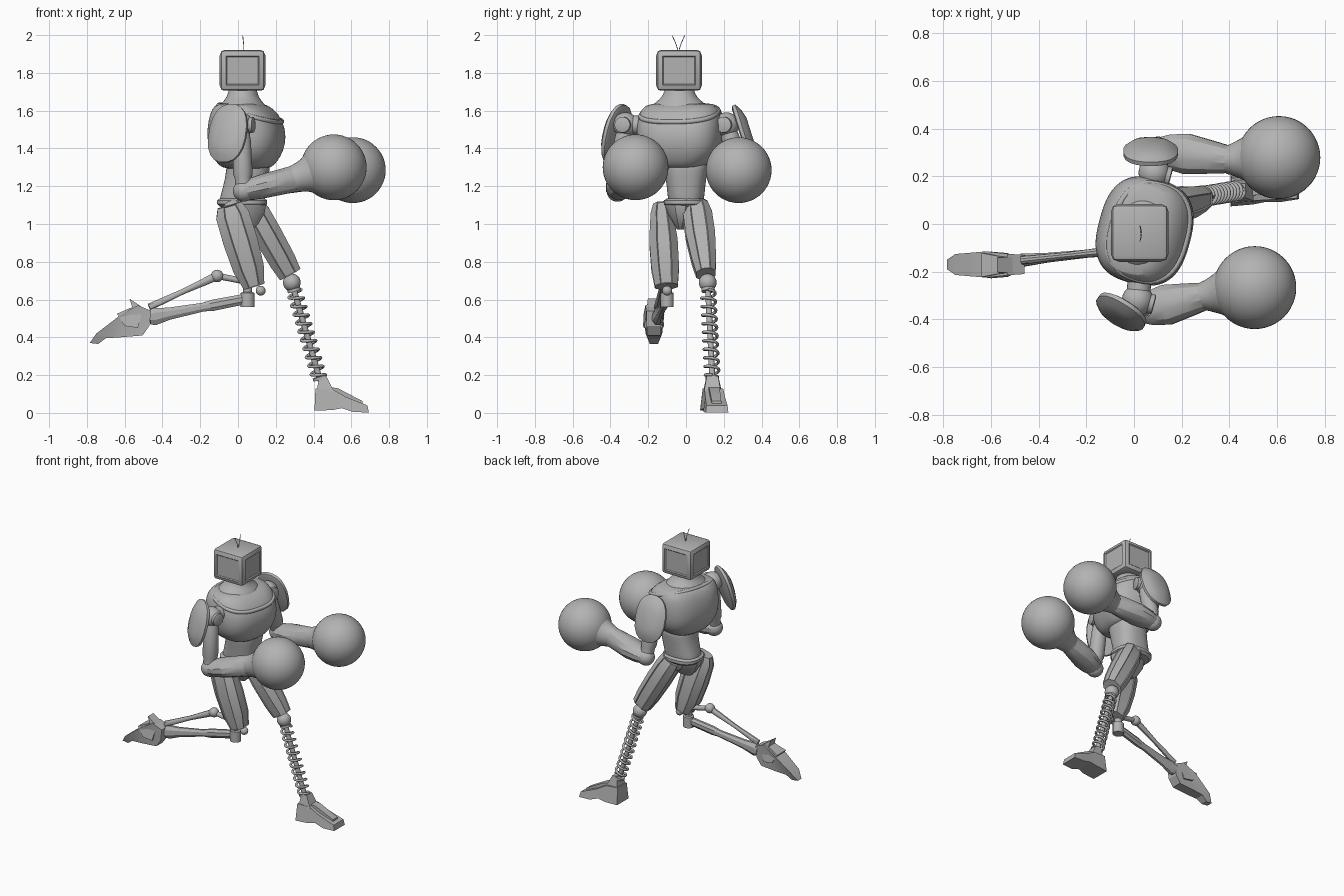
import bpy, bmesh
from math import sin, cos, pi
from mathutils import Vector as V

if "Cube" in bpy.data.objects:
    bpy.data.objects.remove(bpy.data.objects["Cube"], do_unlink=True)

grey = bpy.data.materials.new("plain grey")
grey.use_nodes = True
grey.diffuse_color = (0.45, 0.45, 0.45, 1)
grey.node_tree.nodes["Principled BSDF"].inputs["Base Color"].default_value = grey.diffuse_color


def soft(c, power):
    return abs(c) ** power * (1 if c > 0 else -1)


def finish(name, bm, angle=0.6, sub=0):
    bmesh.ops.recalc_face_normals(bm, faces=bm.faces)
    mesh = bpy.data.meshes.new(name)
    bm.to_mesh(mesh)
    bm.free()
    mesh.materials.append(grey)
    ob = bpy.data.objects.new(name, mesh)
    bpy.context.collection.objects.link(ob)
    bpy.ops.object.select_all(action='DESELECT')
    ob.select_set(True)
    bpy.context.view_layer.objects.active = ob
    bpy.ops.object.shade_smooth_by_angle(angle=angle)
    if sub:
        ob.modifiers.new("round", 'SUBSURF').levels = sub
        ob.modifiers["round"].render_levels = sub


def loft(name, p0, p1, rings, n=16, hint=(0, 1, 0), power=1.0, flutes=0, angle=0.6, sub=0):
    """Rings of (position, half width, half depth, optional shift) along p0-p1."""
    p0, p1 = V(p0), V(p1)
    d = (p1 - p0).normalized()
    v = V(hint)
    v = (v - d * v.dot(d)).normalized()
    u = d.cross(v)
    bm = bmesh.new()
    loops = []
    for t, a, b, *shift in rings:
        mid = p0.lerp(p1, t) + u * (shift[0] if shift else 0)
        loops.append([bm.verts.new(mid + u * a * soft(cos(2 * pi * (i + .5) / n), power)
                                   + v * b * soft(sin(2 * pi * (i + .5) / n), power)) for i in range(n)])
    columns = []
    for i in range(n):
        j = (i + 1) % n
        columns.append([bm.faces.new((r[i], r[j], s[j], s[i])) for r, s in zip(loops, loops[1:])])
    bm.faces.new(loops[0])
    bm.faces.new(loops[-1][::-1])
    bmesh.ops.recalc_face_normals(bm, faces=bm.faces)
    if flutes:  # sunken panels on every other column
        bmesh.ops.inset_region(bm, faces=[f for c in columns[1::2] for f in c],
                               thickness=flutes, depth=-flutes)
    finish(name, bm, angle, sub)


def rod(name, p0, p1, r, n=12):
    loft(name, p0, p1, [(0, r, r), (1, r, r)], n)


def ball(name, c, r, n=16):
    bm = bmesh.new()
    bmesh.ops.create_uvsphere(bm, u_segments=2 * n, v_segments=n, radius=r)
    bmesh.ops.translate(bm, verts=bm.verts, vec=c)
    finish(name, bm)


def slab(name, pts, cy, slope=0.0):
    """Side profile of (x, z, half width), thickened along y."""
    bm = bmesh.new()
    sides = [[bm.verts.new((x, cy + slope * (x - pts[0][0]) + s * w, z)) for x, z, w in pts]
             for s in (-1, 1)]
    caps = [bm.faces.new(s) for s in sides]
    for i in range(len(pts)):
        j = (i + 1) % len(pts)
        bm.faces.new((sides[0][i], sides[0][j], sides[1][j], sides[1][i]))
    bmesh.ops.triangulate(bm, faces=caps)
    finish(name, bm, 0.35)


def wire(name, pts, r, cyclic=False):
    cu = bpy.data.curves.new(name, 'CURVE')
    cu.dimensions = '3D'
    cu.bevel_depth, cu.bevel_resolution, cu.use_fill_caps = r, 2, True
    sp = cu.splines.new('POLY')
    sp.points.add(len(pts) - 1)
    for p, q in zip(sp.points, pts):
        p.co = (*q, 1)
    sp.use_cyclic_u = cyclic
    cu.materials.append(grey)
    ob = bpy.data.objects.new(name, cu)
    bpy.context.collection.objects.link(ob)


def upright(name, x, y, rings, hint=(0, 1, 0), **kw):
    """Loft standing on z; each ring starts with its height."""
    loft(name, (x, y, 0), (x, y, -1), [(-z, *r) for z, *r in rings], hint=hint, **kw)


# head: bevelled box with a framed panel on each side
bm = bmesh.new()
bmesh.ops.create_cube(bm, size=1)
bmesh.ops.scale(bm, verts=bm.verts, vec=(.235, .235, .215))
bmesh.ops.bevel(bm, geom=bm.edges[:], offset=.02, segments=2, affect='EDGES', profile=.5)
walls = [f for f in bm.faces if f.calc_area() > .02 and abs(f.normal.z) < .5]
bmesh.ops.inset_individual(bm, faces=walls, thickness=.014, depth=.004)
bmesh.ops.inset_individual(bm, faces=walls, thickness=.008, depth=-.006)
bmesh.ops.translate(bm, verts=bm.verts, vec=(.024, -.037, 1.813))
finish("head", bm, 0.4)
for s in (-1, 1):
    wire("antenna", [(.03, -.04, 1.91), (.03, -.04 + s * .012, 1.95), (.025, -.04 + s * .033, 1.998)], .002)

# torso, turned a little to one side
turn = V((.26, .966, 0))
ahead = V((.966, -.26, 0))
upright("neck", .025, -.035, [(1.73, .076, .08), (1.69, .077, .082), (1.66, .092, .105),
        (1.63, .12, .15), (1.58, .15, .18)], hint=turn, n=24, sub=1)
upright("chest", .045, -.03, [(1.64, .1, .14, -.035), (1.63, .128, .195, -.028), (1.585, .172, .222, -.012),
        (1.5, .199, .228), (1.42, .196, .224), (1.36, .174, .202), (1.31, .142, .148),
        (1.29, .11, .11)], hint=turn, n=32, power=.75, sub=1)
collar = []
for i in range(40):
    c, s = soft(cos(i * pi / 20), .8), soft(sin(i * pi / 20), .8)
    collar.append(V((.045, -.03, 1.585 - .045 * c)) + ahead * (.02 + .158 * c) + turn * .204 * s)
wire("collar", collar, .013, True)
upright("abdomen", .02, 0, [(1.36, .12, .125, .035), (1.29, .114, .115, .035), (1.2, .116, .102, .018),
        (1.12, .122, .095), (1.1, .12, .09)], n=28, power=.8, sub=1)
upright("belt", .022, -.003, [(1.135, .12, .098), (1.125, .133, .115), (1.105, .133, .115),
        (1.09, .115, .1)], n=24, power=.8)
upright("pelvis", .03, -.03, [(1.1, .12, .085), (1.06, .115, .07), (1.0, .08, .035),
        (.97, .05, .018)], n=12, power=.8)

# arms: shoulder, elbow, wrist, glove centre, pad centre, pad direction
arms = {
    "right": [(.015, -.32, 1.525), (.03, -.363, 1.175), (.3, -.302, 1.24), (.507, -.267, 1.3),
              (-.045, -.355, 1.475), (-.5, -.8, .25)],
    "left": [(.085, .215, 1.525), (.1, .31, 1.2), (.4, .27, 1.25), (.608, .279, 1.285),
             (.07, .285, 1.475), (0, .95, .3)]}
for side, points in arms.items():
    sh, el, wr, gl, pad, out = map(V, points)
    ball(side + "_shoulder", sh, .066)
    loft(side + "_shoulder_cap", sh, sh + ahead * .072, [(0, .045, .045), (.95, .042, .042), (1, .034, .034)], 20)
    rod(side + "_shoulder_axle", sh, V((.045, -.03, 1.52)), .05, 20)
    loft(side + "_upper_arm", sh, el, [(0, .04, .04), (.25, .05, .05), (.75, .052, .052),
         (.8, .045, .045), (1, .045, .045)], 20)
    ball(side + "_elbow", el, .057)
    loft(side + "_forearm", el, wr, [(-.05, .045, .05), (.15, .06, .075), (.4, .066, .088),
         (.75, .07, .072), (1, .072, .059)], 12, angle=.5)
    loft(side + "_glove_cuff", wr, gl, [(-.06, .07, .06), (.02, .073, .064), (.14, .079, .075),
         (.28, .09, .089), (.38, .104, .104), (.5, .117, .117)], 32)
    ball(side + "_glove", gl, .174, 24)
    out.normalize()
    loft(side + "_shoulder_pad", pad, pad + out * .06, [(0, .1, .14), (.1, .114, .157), (.4, .116, .16),
         (.75, .09, .125), (1, .05, .075)], 20, hint=(0, 0, 1), power=.85, angle=.5)

# right leg, kicked backwards
loft("right_thigh", (-.045, -.132, 1.1), (.085, -.104, .67), [(0, .07, .045), (.12, .095, .063),
     (.45, .097, .08), (.78, .088, .078), (1, .06, .065)], 8, power=.8, flutes=.005, angle=.35)
ball("right_hip", (-.02, -.09, 1.07), .06)
upright("right_knee", .05, -.1, [(.7, .025, .025), (.64, .025, .025), (.635, .038, .036),
        (.56, .038, .036)], n=12)
ball("right_knee_pivot", (.12, -.1, .647), .026)
loft("right_shin", (.05, -.1, .605), (-.47, -.152, .505), [(0, .03, .022), (.35, .032, .022),
     (.45, .025, .018), (.8, .035, .022), (.95, .05, .028), (1, .04, .03)], 8, angle=.35)
pivot = (-.11, -.115, .725)
rod("right_strut_upper", (.07, -.1, .69), pivot, .017)
loft("right_strut_lower", pivot, (-.47, -.152, .56), [(0, .024, .02), (.5, .015, .014), (1, .02, .018)], 10)
ball("right_strut_joint", pivot, .033)
slab("right_foot", [(-.46, .54, .04), (-.53, .57, .045), (-.62, .52, .055), (-.75, .42, .044),
     (-.785, .37, .02), (-.74, .365, .022), (-.7, .395, .032), (-.625, .4, .036),
     (-.505, .41, .036), (-.47, .46, .038)], -.17)
slab("right_foot_fin", [(-.5, .555, .035), (-.575, .605, .03), (-.56, .56, .035), (-.64, .525, .05),
     (-.6, .46, .056), (-.53, .45, .05)], -.172)

# left leg, planted on a spring
knee, ankle = V((.285, .115, .69)), V((.435, .14, .17))
loft("left_thigh", (.07, .053, 1.1), (.275, .105, .735), [(0, .07, .066), (.15, .079, .082),
     (.45, .08, .083), (.8, .076, .069), (1, .066, .055)], 8, power=.8, flutes=.005, angle=.35)
ball("left_hip", (.07, .03, 1.07), .065)
ball("left_knee", knee, .047)
rod("left_shin_rod", knee, ankle, .016)
d = (ankle - knee).normalized()
v = (V((0, 1, 0)) - d * d.y).normalized()
u = d.cross(v)
turns, steps = 10, 20
wire("left_shin_spring", [knee.lerp(ankle, .09 + .87 * i / (turns * steps))
     + (u * cos(2 * pi * i / steps) + v * sin(2 * pi * i / steps)) * .037
     for i in range(turns * steps + 1)], .008)
for t in (.06, .96):
    loft("left_spring_seat", knee.lerp(ankle, t), knee.lerp(ankle, t + .03), [(0, .036, .036), (1, .036, .036)], 16)
slab("left_ankle", [(.415, .11, .05), (.432, .2, .03), (.468, .195, .03), (.51, .11, .045)], .14)
slab("left_foot", [(.405, .012, .066), (.41, .13, .052), (.5, .125, .05), (.57, .085, .052),
     (.685, .04, .056), (.693, .002, .06), (.61, .005, .066), (.55, .025, .06), (.5, .015, .066)], .14, .085)
slab("left_foot_ridge", [(.45, .1, .03), (.47, .14, .028), (.53, .13, .028), (.66, .062, .025),
     (.66, .03, .025)], .144, .085)
